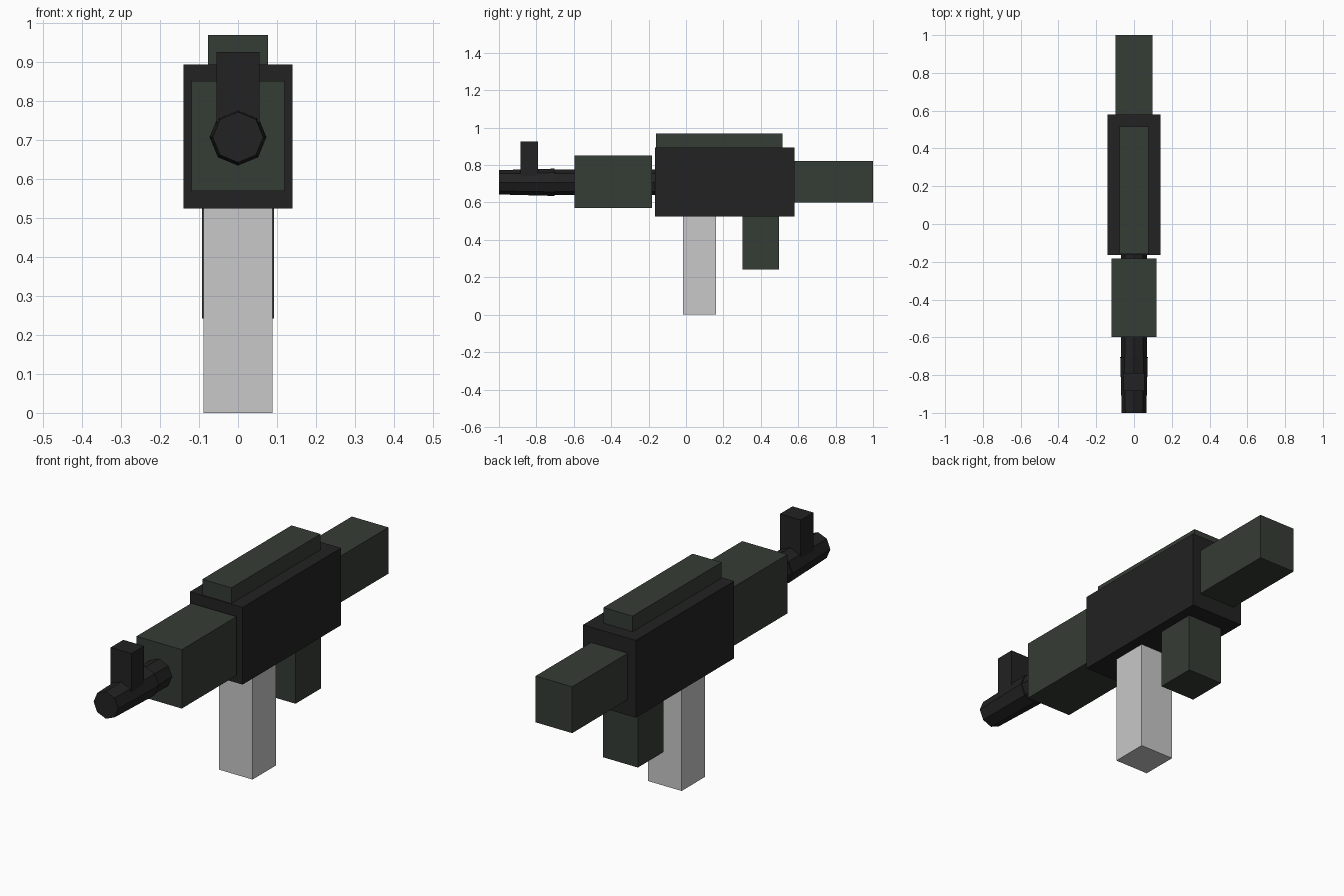
import bpy, bmesh, math
from mathutils import Matrix

if "Cube" in bpy.data.objects:
    bpy.data.objects.remove(bpy.data.objects["Cube"])


def material(name, color):
    m = bpy.data.materials.new(name)
    m.diffuse_color = (*color, 1)
    m.use_nodes = True
    m.node_tree.nodes["Principled BSDF"].inputs["Base Color"].default_value = m.diffuse_color
    return m


black = material("black_metal", (0.016, 0.016, 0.016))
green = material("dark_green", (0.036, 0.045, 0.036))
grey = material("light_grey", (0.58, 0.58, 0.58))


def add_object(name, bm, mat):
    me = bpy.data.meshes.new(name)
    bm.to_mesh(me)
    bm.free()
    me.materials.append(mat)
    ob = bpy.data.objects.new(name, me)
    bpy.context.collection.objects.link(ob)


def box(name, half_width, y0, y1, z0, z1, mat):
    bm = bmesh.new()
    place = Matrix.Translation((0, (y0 + y1) / 2, (z0 + z1) / 2))
    size = Matrix.Diagonal((2 * half_width, y1 - y0, z1 - z0, 1))
    bmesh.ops.create_cube(bm, size=1, matrix=place @ size)
    add_object(name, bm, mat)


def tube(name, y0, y1, r0, r1, z, mat):
    # eight-sided cone along y, with radius r0 at y0 and r1 at y1
    bm = bmesh.new()
    place = Matrix.Translation((0, (y0 + y1) / 2, z)) @ Matrix.Rotation(-math.pi / 2, 4, 'X')
    bmesh.ops.create_cone(bm, cap_ends=True, segments=8, radius1=r0, radius2=r1,
                          depth=y1 - y0, matrix=place)
    add_object(name, bm, mat)


# Body
box("receiver", 0.14, -0.165, 0.58, 0.525, 0.895, black)
box("top_cover", 0.077, -0.16, 0.515, 0.85, 0.97, green)
box("stock", 0.097, 0.55, 1.0, 0.60, 0.822, green)
box("grip", 0.093, 0.303, 0.497, 0.242, 0.56, green)
box("magazine", 0.089, -0.017, 0.16, 0.0, 0.56, grey)
box("handguard", 0.12, -0.597, -0.182, 0.57, 0.852, green)

# Barrel, tapered muzzle and front sight
tube("barrel", -0.72, -0.12, 0.068, 0.068, 0.708, black)
tube("muzzle", -1.0, -0.703, 0.065, 0.073, 0.708, black)
box("front_sight", 0.055, -0.885, -0.79, 0.71, 0.926, black)
